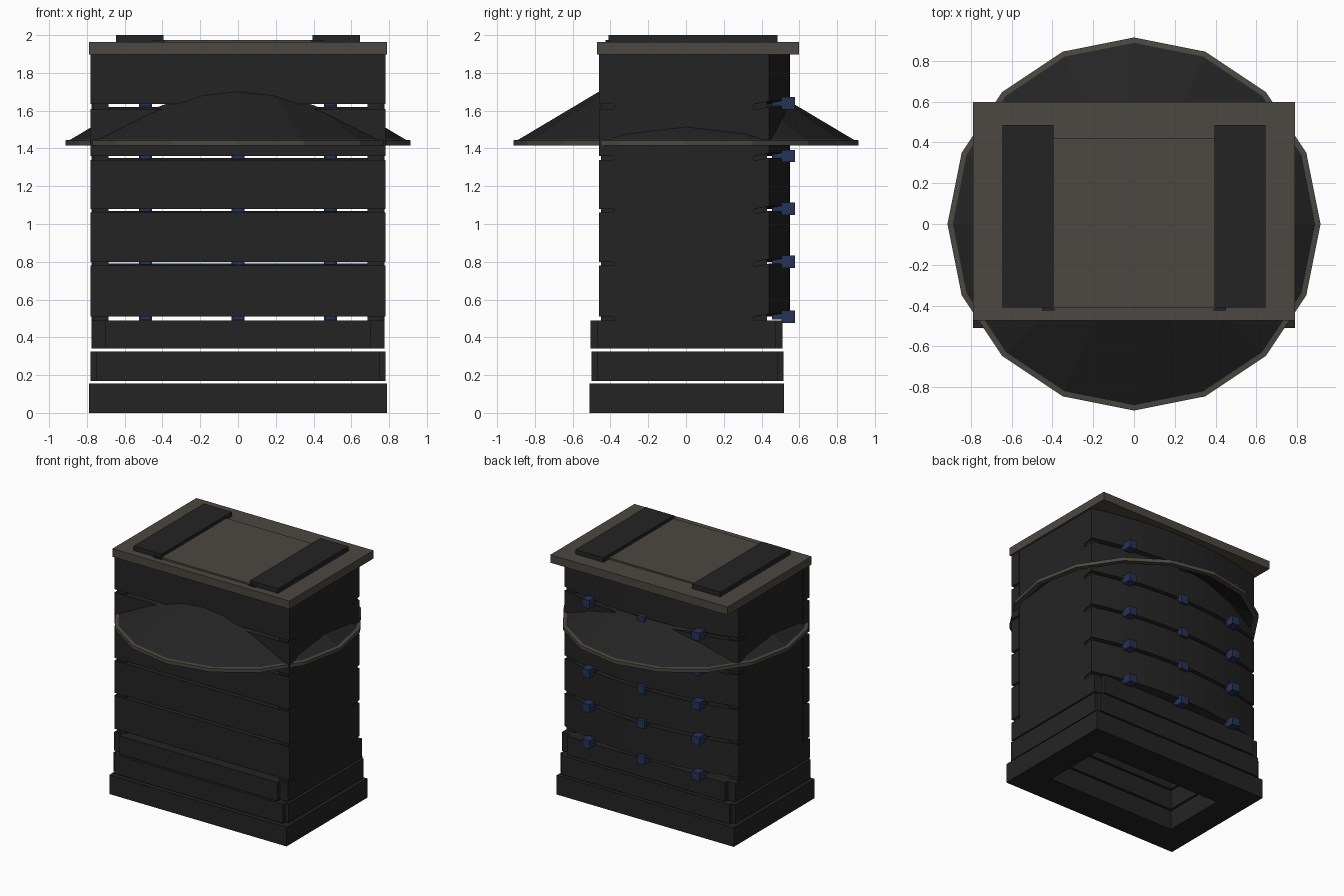
import bpy, bmesh, math

if "Cube" in bpy.data.objects:
    bpy.data.objects.remove(bpy.data.objects["Cube"])


def material(name, rgb):
    m = bpy.data.materials.new(name)
    m.diffuse_color = (*rgb, 1)
    m.use_nodes = True
    m.node_tree.nodes["Principled BSDF"].inputs["Base Color"].default_value = m.diffuse_color
    return m


DARK = material("charcoal", (0.0175, 0.0175, 0.0175))
TAUPE = material("warm grey", (0.072, 0.063, 0.052))
BLUE = material("navy blue", (0.018, 0.032, 0.09))


def finish(name, bm, mat):
    bmesh.ops.recalc_face_normals(bm, faces=bm.faces)
    me = bpy.data.meshes.new(name)
    bm.to_mesh(me)
    bm.free()
    me.materials.append(mat)
    ob = bpy.data.objects.new(name, me)
    bpy.context.collection.objects.link(ob)
    return ob


def add_box(bm, x, y, z):
    vs = bmesh.ops.create_cube(bm, size=1)["verts"]
    for v in vs:
        for i, (a, b) in enumerate((x, y, z)):
            v.co[i] = a + (b - a) * (v.co[i] + 0.5)


def boxes(name, mat, *parts):
    bm = bmesh.new()
    for p in parts:
        add_box(bm, *p)
    return finish(name, bm, mat)


# stepped plinth: three open frames (front/back beams between the side beams)
def frame(name, z, xo, x_beam, y0, y1, inset):
    ix, iy = 0.57, 0.26
    boxes(name, DARK,
          ((-x_beam, x_beam), (y0, -iy), z), ((-x_beam, x_beam), (iy, y1), z),
          ((-xo, -ix), (y0 + inset, y1 - inset), z),
          ((ix, xo), (y0 + inset, y1 - inset), z))


frame("plinth_lower", (0, 0.155), 0.79, 0.79, -0.51, 0.52, 0)
frame("plinth_middle", (0.17, 0.325), 0.78, 0.75, -0.50, 0.515, 0.03)
frame("plinth_upper", (0.34, 0.49), 0.775, 0.705, -0.505, 0.51, 0.035)

# side panels and corner posts
for s, side in ((1, "right"), (-1, "left")):
    def mx(a, b):
        return tuple(sorted((a * s, b * s)))
    boxes("side_panel_" + side, DARK, (mx(0.70, 0.775), (-0.38, 0.36), (0.49, 1.90)))
    boxes("corner_posts_" + side, DARK,
          (mx(0.685, 0.765), (-0.45, -0.37), (0.49, 1.90)),
          (mx(0.685, 0.765), (0.35, 0.43), (0.49, 1.90)))

# flat front slats
levels = [(0.51, 0.78), (0.80, 1.06), (1.08, 1.34), (1.36, 1.61), (1.635, 1.90)]
for i, z in enumerate(levels):
    boxes(f"front_slat_{i + 1}", DARK, ((-0.78, 0.78), (-0.46, -0.38), z))


# bowed back slats, slightly skewed upward to the outside
def back_slat(name, z0, z1, top):
    bm = bmesh.new()
    n, rings = 16, []
    for k in range(n + 1):
        x = -0.775 + 1.55 * k / n
        y = 0.44 + 0.11 * (1 - (x / 0.775) ** 2)
        sk = 0.015
        pts = ((y, z0 + sk), (y, z1 if top else z1 + sk), (y - 0.08, z1), (y - 0.08, z0))
        rings.append([bm.verts.new((x, *p)) for p in pts])
    for a, b in zip(rings, rings[1:]):
        for j in range(4):
            bm.faces.new((a[j], a[(j + 1) % 4], b[(j + 1) % 4], b[j]))
    bm.faces.new(rings[0])
    bm.faces.new(rings[-1])
    ob = finish(name, bm, DARK)
    bpy.context.view_layer.objects.active = ob
    ob.select_set(True)
    bpy.ops.object.shade_smooth_by_angle()
    ob.select_set(False)


for i, (a, b) in enumerate(levels):
    last = i == len(levels) - 1
    back_slat(f"back_slat_{i + 1}", a, b if last else b - 0.005, last)

# blue pegs in the gaps at the back
for r, z in enumerate((0.51, 0.80, 1.08, 1.36, 1.64)):
    for c, x in enumerate((-0.49, 0, 0.49)):
        boxes(f"peg_{r + 1}_{c + 1}", BLUE,
              ((x - 0.034, x + 0.034), (0.505, 0.578), (z - 0.033, z + 0.033)),
              ((x - 0.03, x + 0.03), (0.455, 0.505), (z - 0.015, z + 0.015)))


# sixteen-sided sloping brim
def lathe(profile, closed):
    bm = bmesh.new()
    n = 16
    rows = [[bm.verts.new((r * math.cos(2 * math.pi * k / n), r * math.sin(2 * math.pi * k / n), z))
             for k in range(n)] for r, z in profile]
    for a, b in zip(rows, rows[1:] + (rows[:1] if closed else [])):
        for k in range(n):
            bm.faces.new((a[k], a[(k + 1) % n], b[(k + 1) % n], b[k]))
    return bm


bm = lathe([(0.89, 1.445), (0.40, 1.737), (0.40, 1.722), (0.89, 1.43)], True)
# remove the part of the brim that would lie inside the body
for co, no in (((0.75, 0, 0), (1, 0, 0)), ((-0.75, 0, 0), (1, 0, 0)),
               ((0, 0.42, 0), (0, 1, 0)), ((0, -0.42, 0), (0, 1, 0))):
    bmesh.ops.bisect_plane(bm, geom=bm.verts[:] + bm.edges[:] + bm.faces[:],
                           plane_co=co, plane_no=no)
inside = []
for f in bm.faces:
    c = f.calc_center_median()
    if abs(c.x) < 0.75 and abs(c.y) < 0.42:
        inside.append(f)
bmesh.ops.delete(bm, geom=inside, context='FACES')
finish("brim_slope", bm, DARK)
finish("brim_rim", lathe([(0.875, 1.448), (0.914, 1.443), (0.914, 1.415), (0.875, 1.415)], True), TAUPE)

# lid with raised panel and two dark cross straps
boxes("lid", TAUPE, ((-0.79, 0.79), (-0.472, 0.598), (1.898, 1.963)))
boxes("lid_panel", TAUPE, ((-0.40, 0.40), (-0.412, 0.418), (1.96, 1.975)))
for s, side in ((1, "right"), (-1, "left")):
    boxes("lid_strap_" + side, DARK,
          (tuple(sorted((0.395 * s, 0.645 * s))), (-0.41, 0.485), (1.96, 2.0)),
          (tuple(sorted((0.39 * s, 0.45 * s))), (-0.425, -0.41), (1.96, 1.975)))
